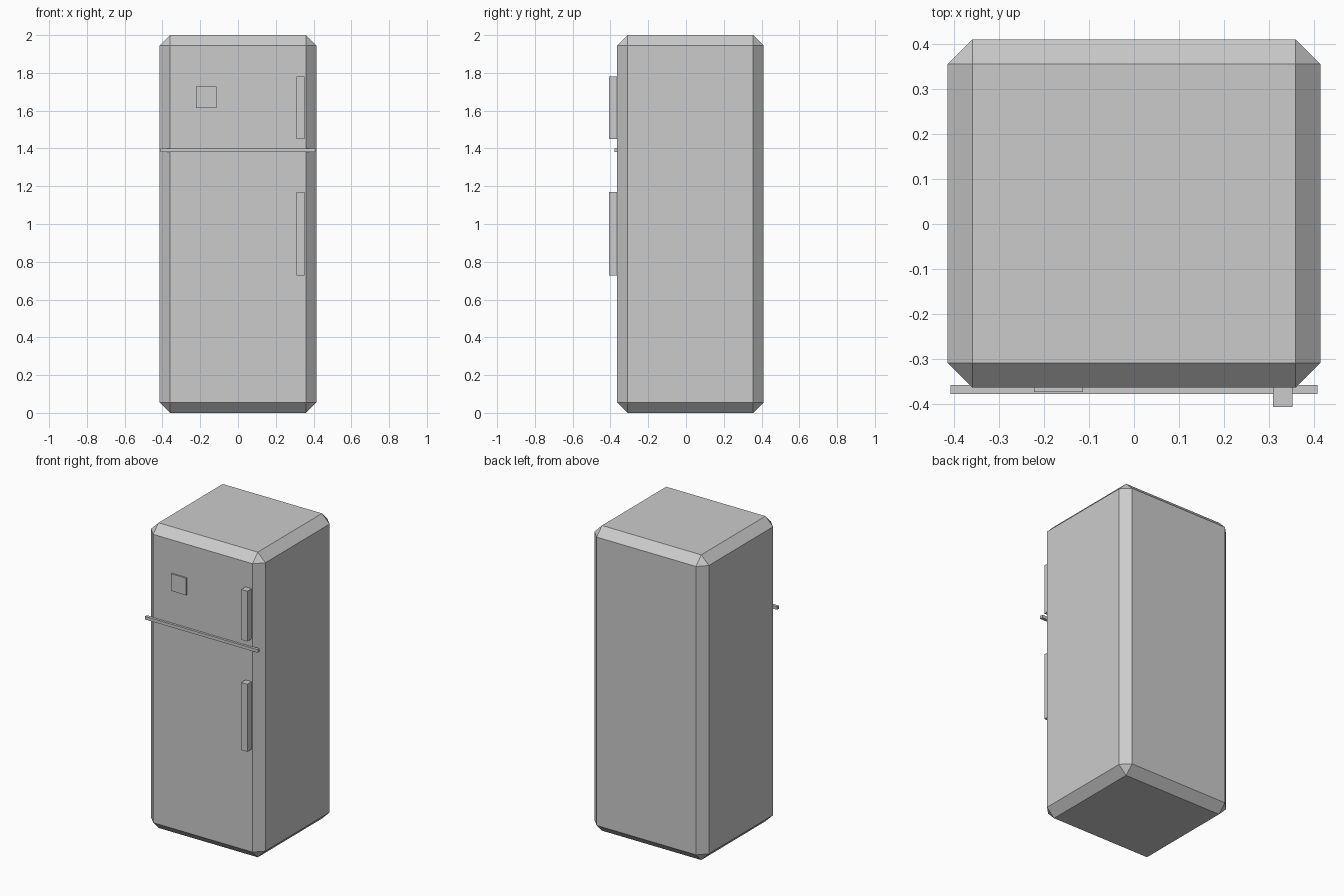
import bpy
import bmesh
from mathutils import Vector

if "Cube" in bpy.data.objects:
    bpy.data.objects.remove(bpy.data.objects["Cube"], do_unlink=True)

# Single enamel colour
grey = bpy.data.materials.new("light_grey_enamel")
grey.use_nodes = True
GREY = (0.6, 0.6, 0.6, 1)
grey.diffuse_color = GREY
grey.node_tree.nodes["Principled BSDF"].inputs["Base Color"].default_value = GREY


def box(name, low, high, chamfer=0):
    """Flat-shaded box between two corners, with optional chamfered edges."""
    low, high = Vector(low), Vector(high)
    bm = bmesh.new()
    bmesh.ops.create_cube(bm, size=1)
    bmesh.ops.scale(bm, vec=high - low, verts=bm.verts)
    if chamfer:
        bmesh.ops.bevel(bm, geom=bm.edges[:], offset=chamfer, segments=1,
                        profile=0.5, affect='EDGES')
    mesh = bpy.data.meshes.new(name)
    bm.to_mesh(mesh)
    bm.free()
    mesh.materials.append(grey)
    obj = bpy.data.objects.new(name, mesh)
    obj.location = (low + high) / 2
    bpy.context.collection.objects.link(obj)
    return obj


FRONT = -0.364

# Cabinet
box("cabinet", (-0.415, FRONT, 0), (0.415, 0.411, 2), chamfer=0.055)

# Trim bar between the freezer and fridge doors
box("door_divider", (-0.409, -0.379, 1.38), (0.409, -0.359, 1.4))

# Door handles
for name, bottom, top in (("freezer_handle", 1.45, 1.78),
                          ("fridge_handle", 0.727, 1.17)):
    box(name, (0.309, -0.408, bottom), (0.353, FRONT + 0.001, top))

# Small square plate on the freezer door
box("door_plate", (-0.223, -0.374, 1.615), (-0.114, FRONT + 0.001, 1.727))
